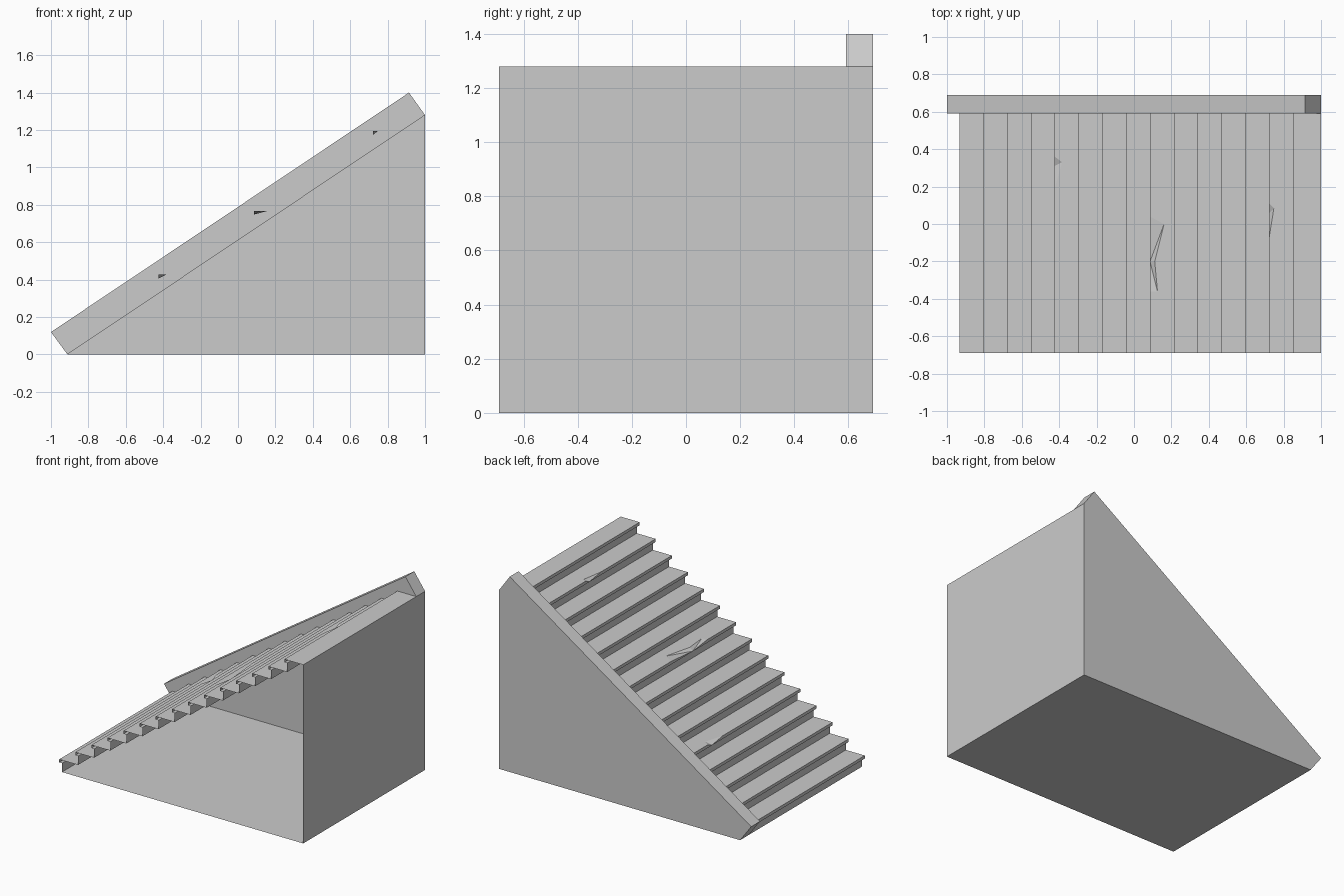
import bpy

cube = bpy.data.objects.get("Cube")
if cube:
    bpy.data.objects.remove(cube, do_unlink=True)

# One plain stone colour
stone = bpy.data.materials.new("stone grey")
stone.use_nodes = True
colour = (0.6, 0.6, 0.6, 1)
stone.diffuse_color = colour
stone.node_tree.nodes["Principled BSDF"].inputs["Base Color"].default_value = colour

FRONT, BACK, INNER = -0.69, 0.69, 0.59
FOOT, END, HEIGHT = -0.912, 1.0, 1.28
COUNT = 15
RUN, RISE = (END - FOOT) / COUNT, HEIGHT / COUNT
NOSE, LIP = 0.022, 0.022


def build(name, polygons):
    """Make an object from a list of polygons, sharing equal corners."""
    index, faces = {}, []
    for poly in polygons:
        faces.append([index.setdefault(tuple(p), len(index)) for p in poly])
    mesh = bpy.data.meshes.new(name)
    mesh.from_pydata(list(index), [], faces)
    mesh.materials.append(stone)
    obj = bpy.data.objects.new(name, mesh)
    bpy.context.collection.objects.link(obj)
    return obj


def strip(a, b):
    """Quad swept across the stair width between two (x, z) points."""
    return [(a[0], INNER, a[1]), (a[0], FRONT, a[1]),
            (b[0], FRONT, b[1]), (b[0], INNER, b[1])]


# Chipped nosings: step -> (back y, front y, lowest y, inner points as depth, y)
chips = {
    4: (0.36, 0.19, 0.31, [(0.04, 0.33)]),
    8: (0.04, -0.36, -0.2, [(0.075, 0.0), (0.025, -0.2), (0.04, -0.36)]),
    13: (0.11, -0.07, 0.06, [(0.025, 0.085)]),
}

# Steps: riser, lip underside, lip front and tread, open at the side
for i in range(COUNT):
    riser = FOOT + i * RUN
    low, top = i * RISE, (i + 1) * RISE
    nose, back = riser - NOSE, riser + RUN
    under = top - LIP
    polys = [strip((riser, under), (riser, low)), strip((nose, under), (riser, under))[::-1]]
    if i in chips:
        y0, y1, ym, inner = chips[i]
        start, end, dip = (nose, y0, top), (nose, y1, top), (nose, ym, under + 0.002)
        cut = [start] + [(nose + d, y, top) for d, y in inner] + [end]
        polys.append([(nose, INNER, top), start, dip, end, (nose, FRONT, top),
                      (nose, FRONT, under), (nose, INNER, under)][::-1])
        polys.append([(nose, INNER, top)] + cut
                     + [(nose, FRONT, top), (back, FRONT, top), (back, INNER, top)])
        polys += [[a, dip, b] for a, b in zip(cut, cut[1:])]
    else:
        polys.append(strip((nose, top), (nose, under)))
        polys.append(strip((nose, top), (back, top)))
    build(f"step_{i + 1}", polys)

# Shell under the stairs, open on the front side
build("floor", [[(FOOT, FRONT, 0), (FOOT, BACK, 0), (END, BACK, 0), (END, FRONT, 0)]])
build("end_wall", [[(END, FRONT, 0), (END, BACK, 0), (END, BACK, HEIGHT), (END, FRONT, HEIGHT)]])
build("side_wall", [[(FOOT, BACK, 0), (END, BACK, HEIGHT), (END, BACK, 0)]])

# Sloping rail along the back edge
profile = [(FOOT, 0), (END, HEIGHT), (0.914, 1.4), (-1.0, 0.12)]
near = [(x, INNER, z) for x, z in profile]
far = [(x, BACK, z) for x, z in profile]
sides = [[near[k], far[k], far[(k + 1) % 4], near[(k + 1) % 4]] for k in range(4)]
build("side_rail", [near, far[::-1]] + sides)
